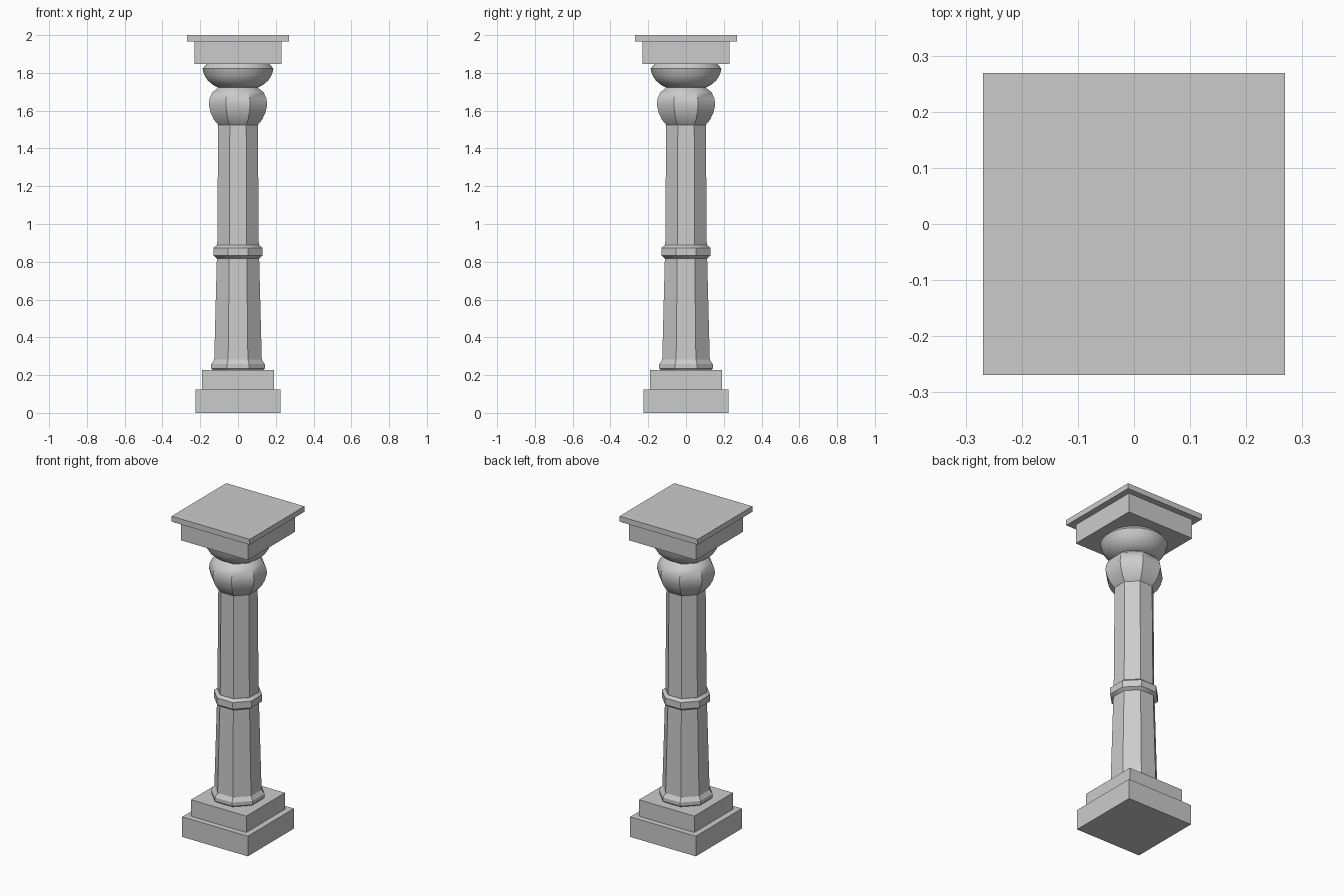
import bpy
import math

cube = bpy.data.objects.get("Cube")
if cube:
    bpy.data.objects.remove(cube, do_unlink=True)

stone = bpy.data.materials.new("grey_stone")
stone.use_nodes = True
GREY = (0.6, 0.6, 0.6, 1)
stone.diffuse_color = GREY
stone.node_tree.nodes["Principled BSDF"].inputs["Base Color"].default_value = GREY


def slab(name, half, bottom, top):
    """Square block centred on the column axis."""
    bpy.ops.mesh.primitive_cube_add(size=1, location=(0, 0, (bottom + top) / 2))
    obj = bpy.context.object
    obj.name = name
    obj.scale = (2 * half, 2 * half, top - bottom)
    bpy.ops.object.transform_apply(location=False, rotation=False, scale=True)
    obj.data.materials.append(stone)


def turned(name, profile, sides):
    """Stack of polygon rings; profile lists (distance to flat side, height)."""
    step = 2 * math.pi / sides
    verts, faces = [], []
    for apothem, z in profile:
        r = apothem / math.cos(step / 2)
        for i in range(sides):
            a = (i + 0.5) * step
            verts.append((r * math.cos(a), r * math.sin(a), z))
    for k in range(len(profile) - 1):
        for i in range(sides):
            j = (i + 1) % sides
            low, high = k * sides, (k + 1) * sides
            faces.append((low + i, low + j, high + j, high + i))
    faces.append(tuple(reversed(range(sides))))
    faces.append(tuple(range(len(verts) - sides, len(verts))))
    mesh = bpy.data.meshes.new(name)
    mesh.from_pydata(verts, [], faces)
    mesh.materials.append(stone)
    obj = bpy.data.objects.new(name, mesh)
    bpy.context.collection.objects.link(obj)
    bpy.ops.object.select_all(action="DESELECT")
    obj.select_set(True)
    bpy.context.view_layer.objects.active = obj
    bpy.ops.object.shade_smooth_by_angle(angle=math.radians(30))


# Stepped base
slab("plinth", 0.226, 0, 0.125)
slab("upper_plinth", 0.19, 0.125, 0.227)

# Octagonal shaft with its foot and middle band
turned("shaft_foot", [(0.134, 0.227), (0.142, 0.235), (0.142, 0.258), (0.126, 0.282)], 8)
turned("lower_shaft", [(0.126, 0.28), (0.112, 0.82)], 8)
turned("shaft_band", [(0.112, 0.818), (0.129, 0.832), (0.129, 0.874), (0.112, 0.888)], 8)
turned("upper_shaft", [(0.11, 0.885), (0.105, 1.53)], 8)

# Swelling octagonal neck
turned("neck_bulb", [(0.105, 1.525), (0.128, 1.553), (0.145, 1.59), (0.155, 1.632),
                     (0.150, 1.665), (0.136, 1.697), (0.105, 1.722)], 8)

# Round bowl of the capital
turned("capital_bowl", [(0.1, 1.72), (0.135, 1.738), (0.16, 1.76), (0.178, 1.788),
                        (0.188, 1.822), (0.166, 1.847)], 32)

# Square top slabs
slab("capital_block", 0.231, 1.846, 1.966)
slab("capital_cap", 0.269, 1.966, 2.0)
